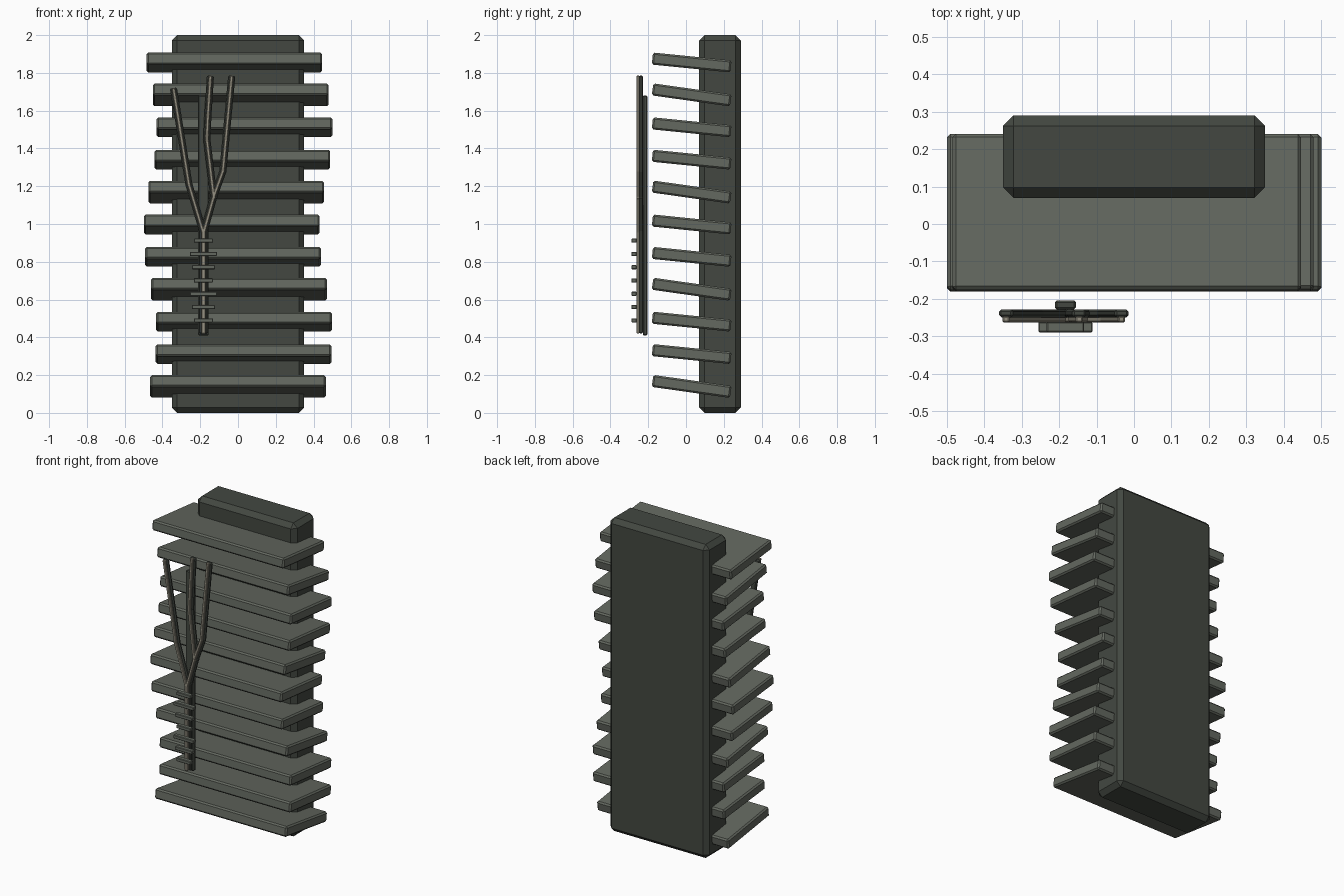
import bpy, bmesh, math
from mathutils import Vector

if "Cube" in bpy.data.objects:
    bpy.data.objects.remove(bpy.data.objects["Cube"])


def material(name, rgb):
    m = bpy.data.materials.new(name)
    m.diffuse_color = (*rgb, 1)
    m.use_nodes = True
    m.node_tree.nodes["Principled BSDF"].inputs["Base Color"].default_value = m.diffuse_color
    return m


DARK = material("dark_slate", (0.056, 0.064, 0.053))
GREY = material("grey_slate", (0.125, 0.138, 0.115))
PALE = material("pale_stone", (0.30, 0.28, 0.22))


def finish(name, bm, mat, bevel):
    bmesh.ops.recalc_face_normals(bm, faces=bm.faces[:])
    me = bpy.data.meshes.new(name)
    bm.to_mesh(me)
    bm.free()
    me.materials.append(mat)
    ob = bpy.data.objects.new(name, me)
    bpy.context.collection.objects.link(ob)
    if bevel:
        mod = ob.modifiers.new("chamfer", 'BEVEL')
        mod.width, mod.segments = bevel, 1
    return ob


def box(name, centre, size, mat, bevel=0.0, tilt=0.0):
    bm = bmesh.new()
    bmesh.ops.create_cube(bm, size=1)
    bmesh.ops.scale(bm, vec=size, verts=bm.verts[:])
    ob = finish(name, bm, mat, bevel)
    ob.location = centre
    ob.rotation_euler.x = tilt
    return ob


def ribbon(name, path, width, y0, y1, mat, bevel):
    """Mitred flat bar following an x/z path between two depths."""
    pts = [Vector(p) for p in path]
    dirs = [(b - a).normalized() for a, b in zip(pts, pts[1:])]
    bm = bmesh.new()
    rings = []
    for i, p in enumerate(pts):
        d0, d1 = dirs[max(i - 1, 0)], dirs[min(i, len(dirs) - 1)]
        t = (d0 + d1).normalized()
        n = Vector((-t.y, t.x)) * (width / 2 / t.dot(d0))
        a, b = p + n, p - n
        rings.append([bm.verts.new((q.x, y, q.y))
                      for q, y in ((a, y0), (b, y0), (b, y1), (a, y1))])
    for r, s in zip(rings, rings[1:]):
        for k in range(4):
            j = (k + 1) % 4
            bm.faces.new((r[k], r[j], s[j], s[k]))
    bm.faces.new(rings[0])
    bm.faces.new(rings[-1])
    return finish(name, bm, mat, bevel)


# Back slab
box("back_slab", (0, 0.18, 1.0), (0.70, 0.22, 2.0), DARK, 0.028)

# Stacked tilted slats, drifting sideways
for i in range(11):
    tilt = 0.14 if i % 3 == 0 else 0.10
    box(f"slat_{i + 1}", (0.035 * math.sin(i), 0.03, 0.14 + 0.1715 * i),
        (0.93, 0.418, 0.064), GREY, 0.009, -tilt)

# Strip standing behind the branching stem
box("backing_strip", (-0.183, -0.216, 1.045), (0.056, 0.024, 1.27), DARK, 0.005)

# Branching stem: dark bar with a pale strand on its front
paths = {
    "stem": [(-0.183, 0.42), (-0.183, 0.97)],
    "left_branch": [(-0.183, 0.95), (-0.26, 1.21), (-0.342, 1.72)],
    "right_branch": [(-0.183, 0.95), (-0.127, 1.15), (-0.08, 1.28), (-0.033, 1.785)],
    "middle_branch": [(-0.127, 1.13), (-0.165, 1.45), (-0.16, 1.56), (-0.146, 1.785)],
}
for name, path in paths.items():
    wide = 0.046 if name == "stem" else 0.038
    ribbon(name, path, wide, -0.249, -0.228, DARK, 0.006)
    ribbon(name + "_strand", path, wide * 0.5, -0.263, -0.246, PALE, 0.004)

# Rungs across the stem
for i in range(7):
    box(f"rung_{i + 1}", (-0.183, -0.275, 0.49 + 0.0703 * i),
        (0.10 + 0.022 * (i % 3), 0.028, 0.022), GREY, 0.003)
